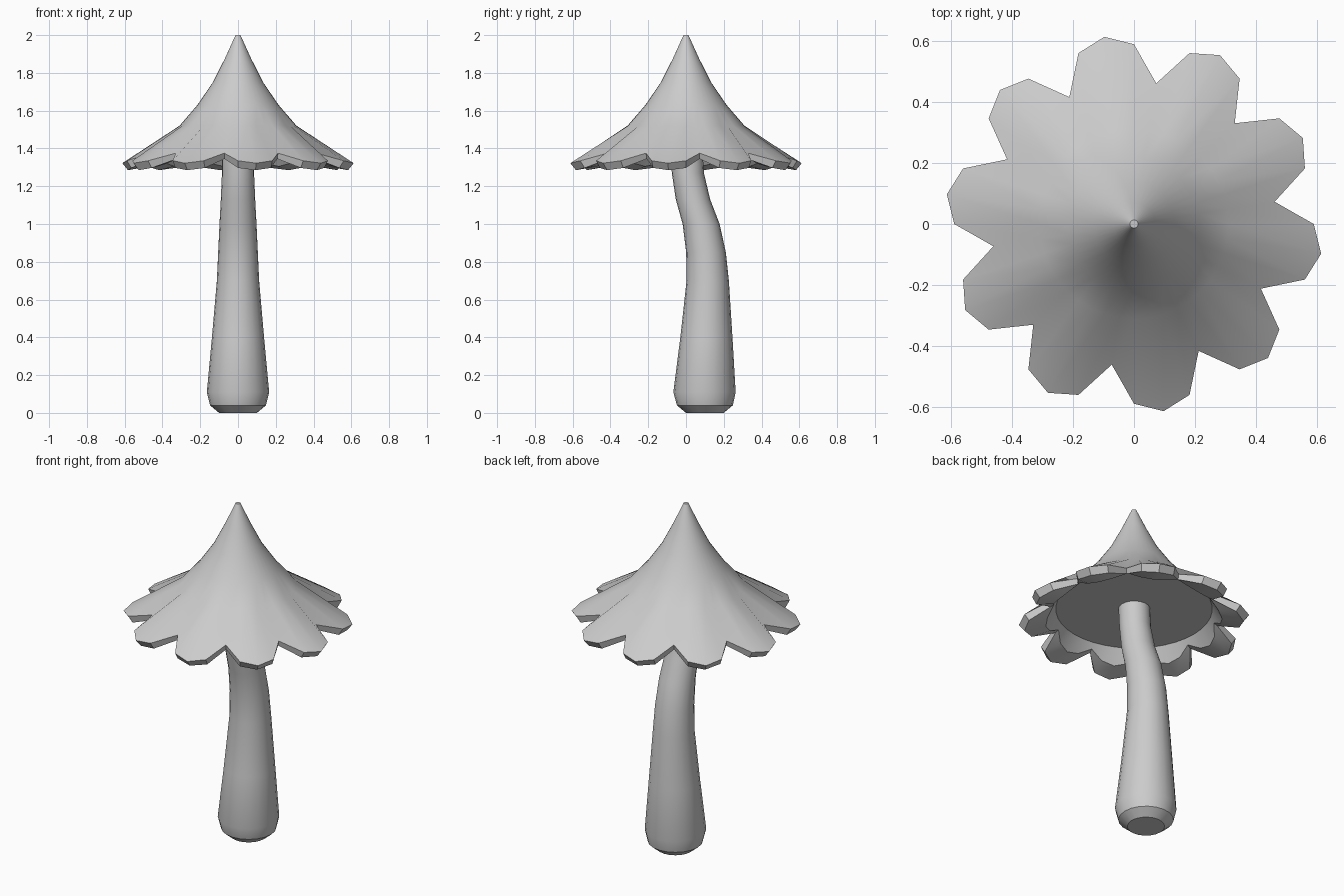
import bpy
import math

if "Cube" in bpy.data.objects:
    bpy.data.objects.remove(bpy.data.objects["Cube"])


def skin(name, rings):
    """Join equal-length rings of points into a closed, smooth-shaded skin."""
    n = len(rings[0])
    verts = [p for ring in rings for p in ring]
    faces = []
    for k in range(len(rings) - 1):
        for i in range(n):
            j = (i + 1) % n
            faces.append((k * n + i, k * n + j, (k + 1) * n + j, (k + 1) * n + i))
    faces.append(tuple(reversed(range(n))))
    last = (len(rings) - 1) * n
    faces.append(tuple(range(last, last + n)))
    mesh = bpy.data.meshes.new(name)
    mesh.from_pydata(verts, [], faces)
    mesh.update()
    obj = bpy.data.objects.new(name, mesh)
    bpy.context.collection.objects.link(obj)
    bpy.context.view_layer.objects.active = obj
    obj.select_set(True)
    bpy.ops.object.shade_smooth_by_angle(angle=math.radians(32))
    obj.select_set(False)
    return obj


def circle(r, z, n, cy=0.0):
    return [(r * math.cos(2 * math.pi * i / n),
             cy + r * math.sin(2 * math.pi * i / n), z) for i in range(n)]


def lobed(valley, shoulder, tip, n=40):
    """Ring of ten petals: shoulder, valley, shoulder, tip repeated."""
    pattern = [shoulder, valley, shoulder, tip]
    pts = []
    for i in range(n):
        r, z = pattern[i % 4]
        a = 2 * math.pi * i / n
        pts.append((r * math.cos(a), r * math.sin(a), z))
    return pts


# Stem: radius, height and sideways bend along y
stem_path = [(0.10, 0.0, 0.10), (0.148, 0.04, 0.10), (0.165, 0.11, 0.098),
             (0.138, 0.40, 0.108), (0.112, 0.70, 0.115), (0.105, 0.85, 0.106),
             (0.098, 1.00, 0.08), (0.091, 1.13, 0.037), (0.085, 1.27, 0.01),
             (0.085, 1.43, 0.0)]
skin("stem", [circle(r, z, 20, cy) for r, z, cy in stem_path])

# Cap: flat underside, stepped petals, thin rim, then the pointed top
cap_rings = [
    circle(0.42, 1.39, 40),
    lobed((0.44, 1.36), (0.465, 1.32), (0.475, 1.305)),
    lobed((0.458, 1.345), (0.565, 1.297), (0.59, 1.285)),
    lobed((0.466, 1.375), (0.588, 1.335), (0.62, 1.322)),
    circle(0.31, 1.52, 40),
    circle(0.215, 1.63, 40),
    circle(0.133, 1.75, 40),
    circle(0.07, 1.875, 40),
    circle(0.013, 2.0, 40),
]
skin("cap", cap_rings)
